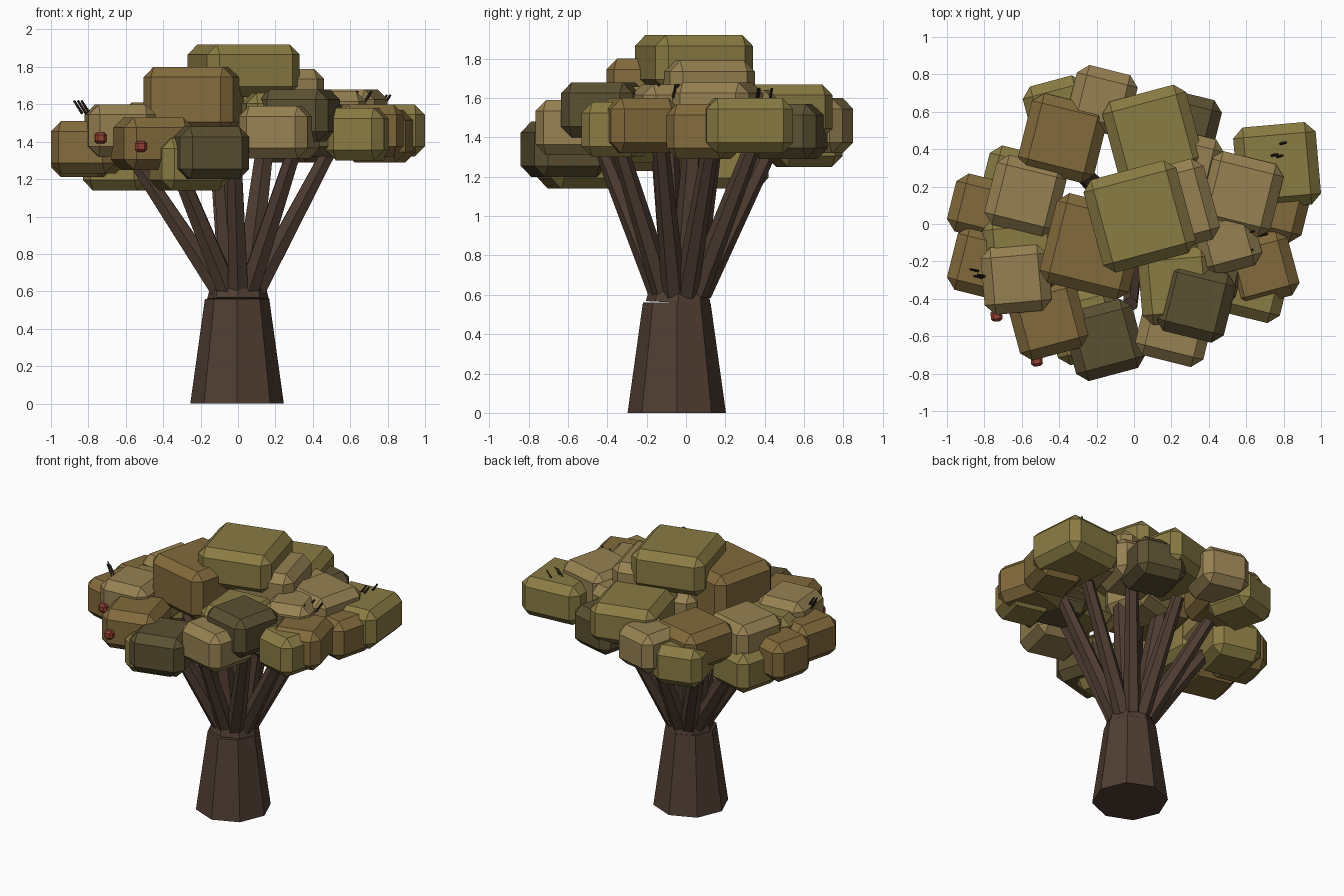
import bpy, bmesh, math, random
from mathutils import Vector, Matrix

if "Cube" in bpy.data.objects:
    bpy.data.objects.remove(bpy.data.objects["Cube"])

random.seed(4)


def material(name, rgb):
    m = bpy.data.materials.new(name)
    m.diffuse_color = (*rgb, 1)
    m.use_nodes = True
    m.node_tree.nodes["Principled BSDF"].inputs["Base Color"].default_value = m.diffuse_color
    return m


OLIVE = material("olive_leaf", (0.255, 0.20, 0.057))
TAN = material("tan_leaf", (0.31, 0.22, 0.085))
BROWN = material("brown_leaf", (0.225, 0.145, 0.045))
DARK = material("dark_leaf", (0.105, 0.08, 0.032))
BARK = material("bark", (0.08, 0.048, 0.033))
TWIG = material("twig", (0.03, 0.022, 0.015))
RED = material("fruit_red", (0.29, 0.05, 0.033))


def finish(bm, name, mat):
    me = bpy.data.meshes.new(name)
    bm.to_mesh(me)
    bm.free()
    me.materials.append(mat)
    ob = bpy.data.objects.new(name, me)
    bpy.context.collection.objects.link(ob)


def limb(name, p0, p1, r0, r1, sides, mat):
    """Tapered flat-sided cylinder between two points."""
    p0, p1 = Vector(p0), Vector(p1)
    d = p1 - p0
    turn = Vector((0, 0, 1)).rotation_difference(d).to_matrix().to_4x4()
    bm = bmesh.new()
    bmesh.ops.create_cone(bm, cap_ends=True, segments=sides, radius1=r0, radius2=r1,
                          depth=d.length, matrix=Matrix.Translation((p0 + p1) / 2) @ turn)
    finish(bm, name, mat)


def block(name, x, y, top, span, height, deg, mat, c):
    """Chamfered square block turned about z, spanning the given width overall."""
    t = math.radians(deg)
    co, si = math.cos(t), abs(math.sin(t))
    side = (span + 2 * c * si) / (co + si)
    bm = bmesh.new()
    bmesh.ops.create_cube(bm, size=1)
    bmesh.ops.scale(bm, vec=(side, side, height), verts=bm.verts)
    bmesh.ops.bevel(bm, geom=bm.edges[:], offset=c, offset_type='OFFSET', segments=1,
                    affect='EDGES', profile=0.5)
    bm.transform(Matrix.Translation((x, y, top - height / 2)) @ Matrix.Rotation(t, 4, 'Z'))
    finish(bm, name, mat)


# Trunk: tapered base and a short collar where the branches split
limb("trunk", (-0.005, -0.047, 0), (-0.005, -0.047, 0.56), 0.25, 0.172, 8, BARK)
limb("trunk_collar", (0, -0.04, 0.56), (0, -0.035, 0.66), 0.165, 0.14, 8, BARK)

# Branches: an even ring fanning outward, plus a central leader
for i in range(10):
    a = math.tau * (i + 0.5) / 10
    u, v = math.cos(a), math.sin(a)
    limb(f"branch_{i}", (0.10 * u, 0.10 * v - 0.03, 0.61),
         (0.56 * u - 0.02, 0.43 * v, 1.35 + 0.05 * u), 0.062, 0.042, 6, BARK)
for i, (x, y) in enumerate([(0.16, 0.05), (-0.10, -0.10), (-0.12, 0.15)]):
    limb(f"inner_branch_{i}", (0.3 * x, 0.3 * y - 0.03, 0.61), (x, y, 1.5), 0.075, 0.05, 6, BARK)

# Leaf blocks by turn: centre x, centre y, overall span, top height, colour
LEAVES = {
    15: [(0.03, 0.04, 0.60, 1.92, OLIVE), (0.20, 0.09, 0.52, 1.79, TAN),
         (0.10, 0.475, 0.54, 1.67, OLIVE), (-0.40, 0.60, 0.39, 1.53, OLIVE),
         (0.50, -0.09, 0.37, 1.67, TAN), (0.68, -0.24, 0.41, 1.60, BROWN),
         (-0.16, -0.62, 0.44, 1.48, DARK), (-0.26, -0.54, 0.43, 1.42, OLIVE),
         (-0.46, -0.51, 0.44, 1.53, BROWN), (0.02, 0.06, 0.40, 1.62, TAN)],
    5: [(0.765, 0.31, 0.47, 1.60, OLIVE), (0.23, -0.33, 0.42, 1.66, OLIVE),
        (-0.63, -0.295, 0.38, 1.60, TAN), (-0.60, -0.16, 0.42, 1.55, OLIVE)],
    -14: [(-0.22, -0.12, 0.57, 1.80, BROWN), (-0.38, 0.46, 0.48, 1.61, BROWN),
          (-0.17, 0.66, 0.38, 1.60, TAN), (0.27, 0.52, 0.40, 1.57, DARK),
          (0.28, 0.31, 0.40, 1.64, TAN), (0.76, 0.09, 0.38, 1.57, BROWN),
          (0.57, 0.16, 0.46, 1.68, TAN), (0.65, -0.35, 0.36, 1.58, OLIVE),
          (0.33, -0.42, 0.43, 1.68, DARK), (0.22, -0.55, 0.43, 1.59, TAN),
          (-0.80, -0.21, 0.40, 1.51, BROWN), (-0.82, 0.09, 0.36, 1.49, BROWN),
          (-0.58, 0.15, 0.44, 1.60, TAN), (-0.63, 0.22, 0.40, 1.42, OLIVE),
          (0.44, -0.25, 0.38, 1.60, DARK)],
}
for deg, group in LEAVES.items():
    for i, (x, y, span, top, mat) in enumerate(group):
        height = 0.35 if top == 1.80 else 0.28
        block(f"leaf_block_{deg}_{i}", x, y, top, span, height, deg, mat, 0.055)

# Fruit hanging at the canopy edge
for i, (x, y, z) in enumerate([(-0.735, -0.49, 1.45), (-0.52, -0.73, 1.405), (-0.55, 0.27, 1.40)]):
    block(f"fruit_{i}", x, y, z, 0.065, 0.06, 5, RED, 0.014)

# Twigs poking out of the leaves in small clusters on both sides
for x, y, z in [(-0.78, -0.24, 1.55), (0.72, 0.39, 1.58), (0.63, -0.1, 1.60)]:
    for k in range(3):
        p = Vector((x + random.uniform(-0.06, 0.06), y + random.uniform(-0.06, 0.06), z))
        tip = p + Vector((math.copysign(0.045, x), 0.01, 0.07))
        limb(f"twig_{x}_{k}", p, tip, 0.008, 0.006, 4, TWIG)
